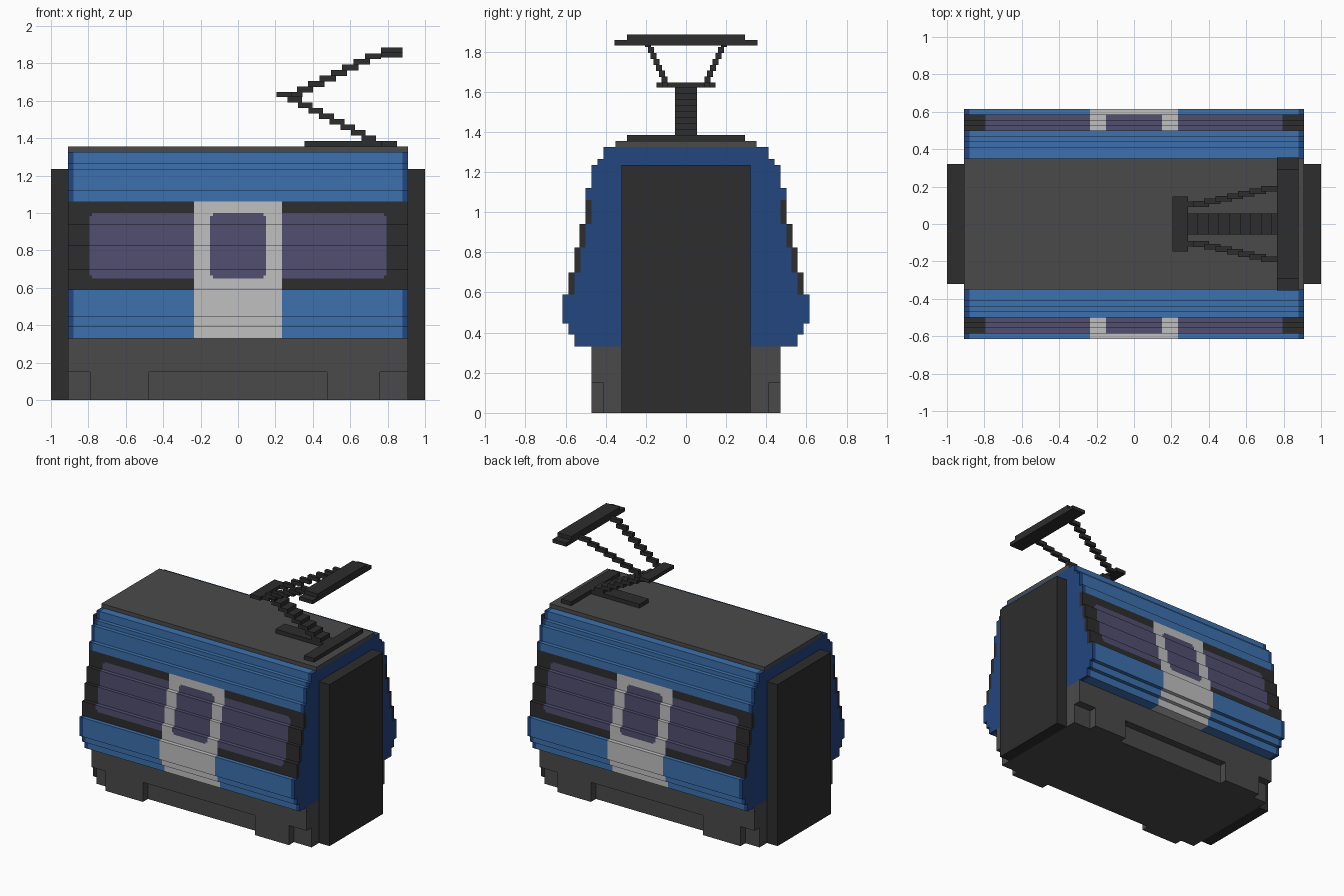
import bpy, bmesh
from mathutils import Vector

if "Cube" in bpy.data.objects:
    bpy.data.objects.remove(bpy.data.objects["Cube"], do_unlink=True)


def material(name, hex_colour):
    srgb = [int(hex_colour[i:i + 2], 16) / 255 for i in (0, 2, 4)]
    col = [c / 12.92 if c <= 0.04045 else ((c + 0.055) / 1.055) ** 2.4 for c in srgb] + [1]
    m = bpy.data.materials.new(name)
    m.use_nodes = True
    m.diffuse_color = col
    m.node_tree.nodes["Principled BSDF"].inputs["Base Color"].default_value = col
    return m


BLUE = material("body blue", "3C71AE")
NAVY = material("end blue", "224680")
BLACK = material("near black", "2D2D2D")
GLASS = material("window violet", "514F70")
WHITE = material("door light grey", "C0C0C0")
GREY = material("frame grey", "4A4A4A")
BODY_MATS = [BLUE, NAVY, BLACK, GLASS, WHITE]


def finish(name, bm, mats):
    me = bpy.data.meshes.new(name)
    bm.to_mesh(me)
    bm.free()
    for m in mats:
        me.materials.append(m)
    ob = bpy.data.objects.new(name, me)
    bpy.context.collection.objects.link(ob)
    return ob


def boxes(name, mat, parts):
    """One object from boxes given as (x0, x1, y0, y1, z0, z1)."""
    bm = bmesh.new()
    for x0, x1, y0, y1, z0, z1 in parts:
        vs = bmesh.ops.create_cube(bm, size=1)["verts"]
        bmesh.ops.scale(bm, vec=(x1 - x0, y1 - y0, z1 - z0), verts=vs)
        bmesh.ops.translate(bm, vec=((x0 + x1) / 2, (y0 + y1) / 2, (z0 + z1) / 2), verts=vs)
    return finish(name, bm, [mat])


# Stepped body shell: (bottom z, half width) of each row
ROWS = [(0.33, 0.555), (0.39, 0.585), (0.445, 0.615), (0.59, 0.585), (0.65, 0.585),
        (0.665, 0.585), (0.70, 0.555), (0.825, 0.53), (0.94, 0.50), (0.985, 0.50),
        (1.0, 0.50), (1.06, 0.50), (1.12, 0.47), (1.235, 0.44), (1.265, 0.41)]
TOP = 1.325
END = 0.91
SKIN = 0.03
half = [0.135, 0.15, 0.235, 0.78, 0.795, 0.88, END]
XS = [-x for x in reversed(half)] + half


def side_colour(x, z):
    """Door, windows, black band and blue panels by position on the side."""
    x = abs(x)

    def pane(edge):
        corner = x > edge - 0.015 and not 0.665 < z < 0.985
        return x < edge and 0.65 < z < 1.0 and not corner
    if x < 0.235 and z < 1.06:
        return GLASS if pane(0.15) else WHITE
    if 0.59 < z < 1.06:
        return GLASS if pane(0.795) else BLACK
    return NAVY if x > 0.88 else BLUE


bm = bmesh.new()


def quad(pts, normal, mat):
    f = bm.faces.new([bm.verts.new(p) for p in pts])
    f.normal_update()
    if f.normal.dot(Vector(normal)) < 0:
        f.normal_flip()
    f.material_index = BODY_MATS.index(mat)


for i, (z0, w) in enumerate(ROWS):
    z1 = ROWS[i + 1][0] if i + 1 < len(ROWS) else TOP
    zm = (z0 + z1) / 2
    for xa, xb in zip(XS, XS[1:]):
        xm = (xa + xb) / 2
        for s in (-1, 1):
            quad([(xa, s * w, z0), (xb, s * w, z0), (xb, s * w, z1), (xa, s * w, z1)],
                 (0, s, 0), side_colour(xm, zm))
            # Ledge up to the next row
            if i + 1 < len(ROWS) and ROWS[i + 1][1] != w:
                w2 = ROWS[i + 1][1]
                up = 1 if w2 < w else -1
                quad([(xa, s * w, z1), (xb, s * w, z1), (xb, s * w2, z1), (xa, s * w2, z1)],
                     (0, 0, up), side_colour(xm, zm))
        # Floor and ceiling of the shell
        if i == 0 or i == len(ROWS) - 1:
            z, n = (z0, -1) if i == 0 else (z1, 1)
            quad([(xa, -w, z), (xb, -w, z), (xb, w, z), (xa, w, z)], (0, 0, n),
                 side_colour(xm, zm))
    # End walls, with the thin outer skin showing at the edges
    edge = BLACK if 0.59 < zm < 1.06 else NAVY
    for x in (-END, END):
        for ya, yb, m in ((-w, SKIN - w, edge), (SKIN - w, w - SKIN, NAVY), (w - SKIN, w, edge)):
            quad([(x, ya, z0), (x, yb, z0), (x, yb, z1), (x, ya, z1)], (x, 0, 0), m)
finish("body_shell", bm, BODY_MATS)

# Roof, underframe and end gangways
boxes("roof_plate", GREY, [(-END, END, -0.35, 0.35, TOP, 1.355)])
boxes("underframe", GREY, [(-END, END, -0.47, 0.47, 0.15, 0.33),
                           (-END, END, -0.41, 0.41, 0, 0.15)])
boxes("underframe_blocks", GREY, [(xa, xb, min(s * 0.41, s * 0.47), max(s * 0.41, s * 0.47), 0, 0.15)
                                  for xa, xb in ((-0.79, -0.475), (0.475, 0.76)) for s in (-1, 1)])
boxes("left_gangway", BLACK, [(END, 1.0, -0.322, 0.322, 0, 1.235)])
boxes("right_gangway", BLACK, [(-1.0, -END, -0.322, 0.322, 0, 1.235)])

# Current collector on the roof: base, stepped arms, knuckle and contact bar
boxes("collector_base", BLACK, [(0.355, 0.77, -0.055, 0.055, 1.355, 1.385),
                                (0.765, 0.85, -0.295, 0.295, 1.355, 1.385)])
boxes("collector_lower_arm", BLACK,
      [(0.66 - 0.0565 * i, 0.738 - 0.0565 * i, -0.055, 0.055,
        1.385 + 0.0295 * i, 1.4145 + 0.0295 * i) for i in range(8)])
boxes("collector_knuckle", BLACK, [(0.205, 0.29, -0.147, 0.147, 1.62, 1.647),
                                   (0.28, 0.345, -0.12, 0.12, 1.62, 1.647)][:1]
      + [(0.285, 0.345, min(s * 0.09, s * 0.12), max(s * 0.09, s * 0.12), 1.62, 1.647) for s in (-1, 1)])
arm = []
for i in range(7):
    y = 0.092 + 0.0137 * i
    for s in (-1, 1):
        arm.append((0.315 + 0.0605 * i, 0.402 + 0.0605 * i, min(s * y, s * (y + 0.03)),
                    max(s * y, s * (y + 0.03)), 1.645 + 0.0295 * i, 1.675 + 0.0295 * i))
boxes("collector_upper_arms", BLACK, arm)
boxes("collector_contact_bar", BLACK, [(0.765, 0.88, -0.355, 0.355, 1.83, 1.857),
                                       (0.765, 0.88, -0.295, 0.295, 1.857, 1.885)])
